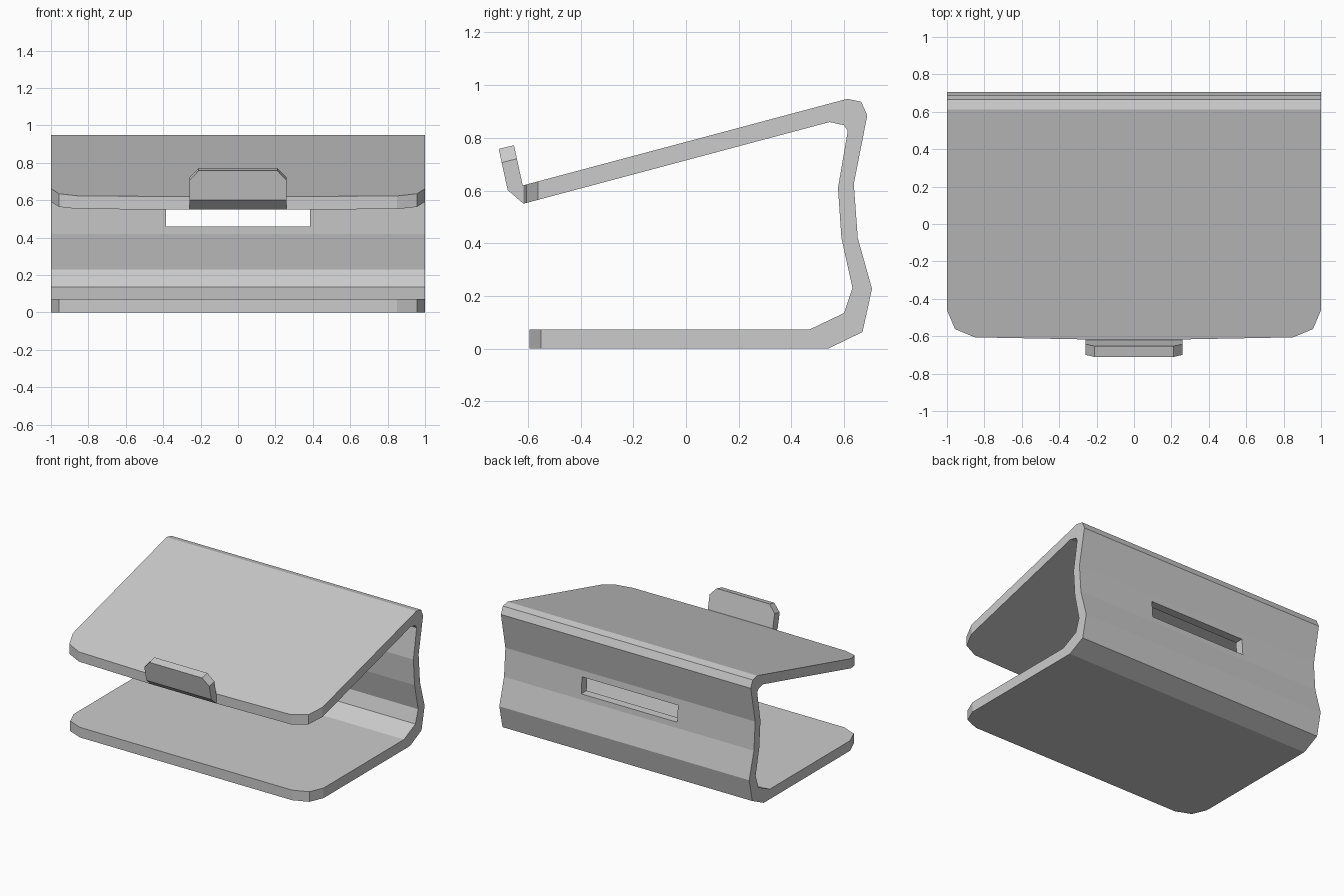
import bpy, bmesh
from mathutils import Vector

if "Cube" in bpy.data.objects:
    bpy.data.objects.remove(bpy.data.objects["Cube"])


def prism(name, points, sweep):
    """Sweep a flat outline along a vector into a closed solid."""
    bm = bmesh.new()
    face = bm.faces.new([bm.verts.new(p) for p in points])
    new = bmesh.ops.extrude_face_region(bm, geom=[face])["geom"]
    bmesh.ops.translate(bm, vec=Vector(sweep),
                        verts=[v for v in new if isinstance(v, bmesh.types.BMVert)])
    bmesh.ops.recalc_face_normals(bm, faces=bm.faces)
    mesh = bpy.data.meshes.new(name)
    bm.to_mesh(mesh)
    bm.free()
    obj = bpy.data.objects.new(name, mesh)
    bpy.context.collection.objects.link(obj)
    return obj


def combine(target, tool, operation):
    """Apply a boolean and discard the tool object."""
    mod = target.modifiers.new("combine", "BOOLEAN")
    mod.operation, mod.solver, mod.object = operation, "EXACT", tool
    bpy.context.view_layer.objects.active = target
    bpy.ops.object.modifier_apply(modifier=mod.name)
    bpy.data.objects.remove(tool, do_unlink=True)


def mirrored(half):
    """Complete a right-hand outline with its left-hand mirror."""
    return half + [(-x, y) for x, y in reversed(half)]


# Folded strip: lower plate, kinked back wall, sloping upper plate
outer = [(-0.595, 0), (0.54, 0), (0.67, 0.063), (0.706, 0.227), (0.652, 0.42),
         (0.637, 0.625), (0.688, 0.885), (0.665, 0.937), (0.612, 0.948), (-0.617, 0.62)]
inner = [(-0.617, 0.55), (0.545, 0.86), (0.60, 0.848), (0.614, 0.826), (0.577, 0.61),
         (0.59, 0.42), (0.632, 0.23), (0.60, 0.135), (0.47, 0.073), (-0.595, 0.073)]
clip = prism("folded_clip", [(-1, y, z) for y, z in outer + inner], (2, 0, 0))

# Trim the front corners of both plates
corner = [(1.1, -0.9), (1.1, -0.46), (1, -0.46), (0.957, -0.562), (0.85, -0.606)]
for z, height, shift, tail in ((0.4, 0.5, 0, [(0.26, -0.617)]), (-0.1, 0.3, 0.011, [])):
    outline = mirrored([(x, y + shift) for x, y in corner] + tail)
    combine(clip, prism("corner_cutter", [(x, y, z) for x, y in outline],
                        (0, 0, height)), "DIFFERENCE")

# Slot through the back wall
slot = [(-0.384, 0.46), (0.384, 0.46), (0.384, 0.58), (-0.384, 0.58)]
combine(clip, prism("slot_cutter", [(x, 0.4, z) for x, z in slot], (0, 0.5, 0)), "DIFFERENCE")

# Upturned finger tab with chamfered top corners
side = [(-0.605, 0.555), (-0.617, 0.55), (-0.677, 0.602), (-0.711, 0.758),
        (-0.653, 0.772), (-0.62, 0.62), (-0.605, 0.61)]
tab = prism("finger_tab", [(-0.26, y, z) for y, z in side], (0.52, 0, 0))
front = mirrored([(0.3, 0.3), (0.3, 0.66), (0.26, 0.703), (0.21, 0.758), (0.21, 0.9)])
combine(tab, prism("tab_outline", [(x, -0.711 - 0.058, z - 0.015) for x, z in front],
                   (0, 0.232, 0.06)), "INTERSECT")
combine(clip, tab, "UNION")
